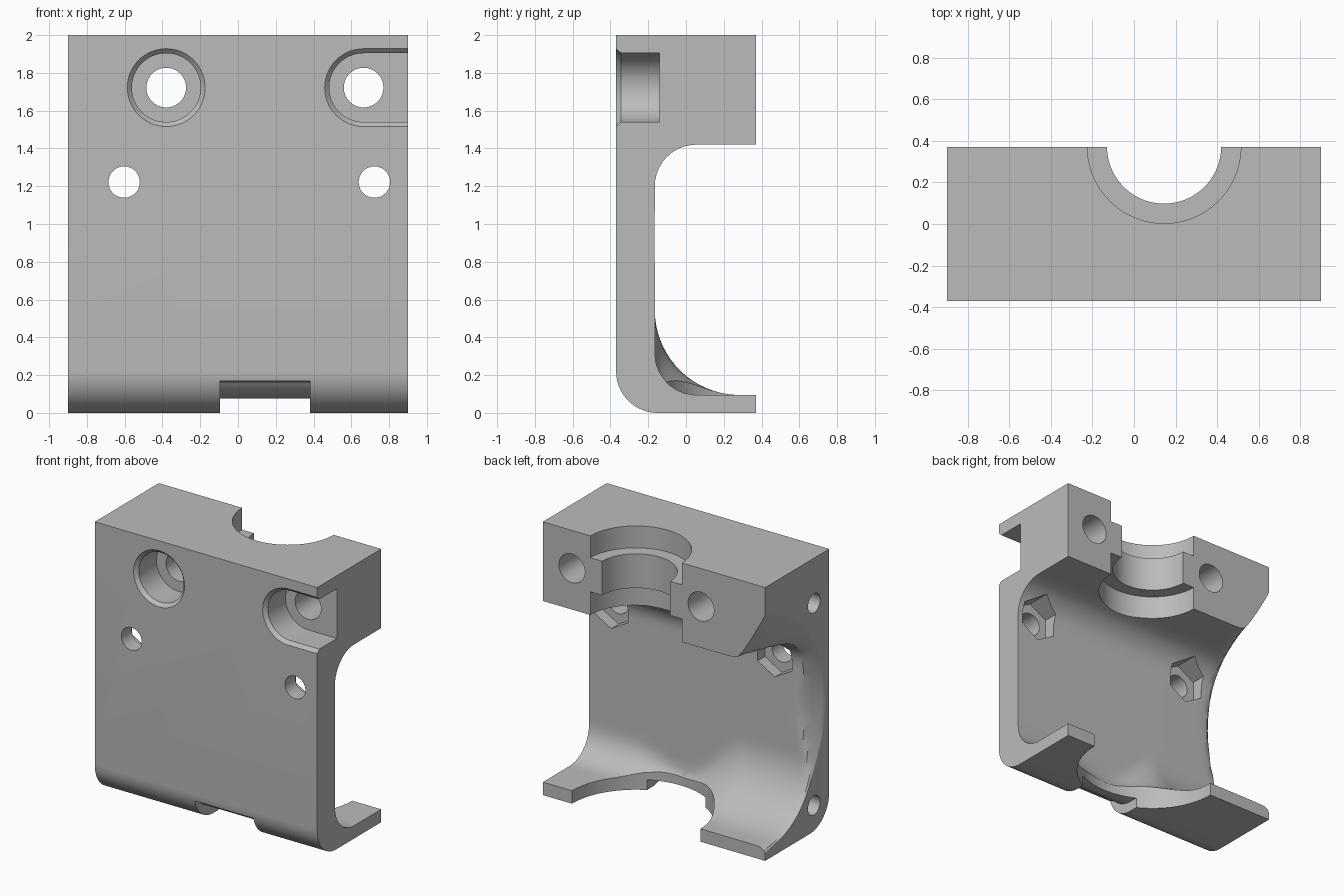
import bpy, bmesh, math
from mathutils import Matrix, Vector

cube = bpy.data.objects.get("Cube")
if cube:
    bpy.data.objects.remove(cube)

gray = bpy.data.materials.new("plain_gray")
gray.use_nodes = True
gray.diffuse_color = (0.5, 0.5, 0.5, 1)
gray.node_tree.nodes["Principled BSDF"].inputs["Base Color"].default_value = (0.5, 0.5, 0.5, 1)


def finish(bm, name):
    bmesh.ops.recalc_face_normals(bm, faces=bm.faces)
    mesh = bpy.data.meshes.new(name)
    bm.to_mesh(mesh)
    bm.free()
    mesh.materials.append(gray)
    obj = bpy.data.objects.new(name, mesh)
    bpy.context.collection.objects.link(obj)
    return obj


def loft(name, rings):
    """Skin a list of closed rings and cap both ends."""
    bm = bmesh.new()
    rows = [[bm.verts.new(p) for p in ring] for ring in rings]
    n = len(rows[0])
    for a, b in zip(rows, rows[1:]):
        for i in range(n):
            j = (i + 1) % n
            bm.faces.new((a[i], a[j], b[j], b[i]))
    bm.faces.new(rows[0])
    bm.faces.new(rows[-1])
    return finish(bm, name)


def prism_x(name, profile, x0, x1):
    return loft(name, [[(x, y, z) for y, z in profile] for x in (x0, x1)])


def cylinder(name, start, end, r1, r2=None, sides=64, turn=0):
    a, b = Vector(start), Vector(end)
    d = b - a
    bm = bmesh.new()
    place = Matrix.Translation((a + b) / 2) @ d.to_track_quat('Z', 'Y').to_matrix().to_4x4()
    bmesh.ops.create_cone(bm, cap_ends=True, segments=sides, radius1=r1,
                          radius2=r1 if r2 is None else r2, depth=d.length,
                          matrix=place @ Matrix.Rotation(turn, 4, 'Z'))
    return finish(bm, name)


def arc(cy, cz, r, a0, a1, n=16):
    angles = [math.radians(a0 + (a1 - a0) * i / n) for i in range(n + 1)]
    return [(cy + r * math.cos(a), cz + r * math.sin(a)) for a in angles]


# Main block with a rounded lower front edge
body = prism_x("bracket_body", [(0.37, 0), (0.37, 2), (-0.37, 2)]
               + arc(-0.15, 0.22, 0.22, 180, 270), -0.9, 0.9)
cutters = []

# Rear cavity: rounded channel that flares to a circle at the left-hand rim
CY, CZ = 0.567, 0.93
FRONT, FLOOR, ROOF = -0.165, 0.095, 1.42
FILLETS = [(-1, 0.45), (-0.35, 0.45), (0.12, 0.1), (0.55, 0.22), (1, 0.22)]


def floor_fillet(x):
    for (x0, r0), (x1, r1) in zip(FILLETS, FILLETS[1:]):
        if x <= x1:
            t = (x - x0) / (x1 - x0)
            return r0 + (r1 - r0) * t * t * (3 - 2 * t)


def inside(y, z, rb):
    if y < FRONT or z < FLOOR or z > ROOF:
        return False
    for r, cz, side in ((rb, FLOOR + rb, -1), (0.22, ROOF - 0.22, 1)):
        cy = FRONT + r
        if y < cy and (z - cz) * side > 0:
            return math.hypot(y - cy, z - cz) <= r
    return True


def cavity_ring(x, n=72):
    rb = floor_fillet(x)
    flare = 0.3 + 0.59 * max(0, (-0.4 - x) / 0.5) ** 1.6
    ring = []
    for i in range(n + 1):
        a = math.pi / 2 + math.pi * i / n
        c, s = math.cos(a), math.sin(a)
        lo, hi = 0, 2
        for _ in range(24):
            mid = (lo + hi) / 2
            if inside(CY + mid * c, CZ + mid * s, rb):
                lo = mid
            else:
                hi = mid
        rho = 0.5 * (lo + flare + math.sqrt((lo - flare) ** 2 + 0.0008))
        ring.append((x, CY + rho * c, CZ + rho * s))
    return ring


cutters.append(loft("cavity", [cavity_ring(-0.92 + 1.84 * i / 60) for i in range(61)]))

# Stepped half-round clamp in the upper rear, and the opening in the floor
AX, AY = 0.145, 0.373
for name, z0, z1, r in (("clamp_neck", 1.3, 2.1, 0.275), ("clamp_top", 1.84, 2.1, 0.37),
                        ("clamp_bottom", 1.3, 1.59, 0.37), ("floor_opening", -0.1, 0.25, 0.52)):
    cutters.append(cylinder(name, (AX, AY, z0), (AX, AY, z1), r, sides=96))

# Shallow relief across the lower front edge
cutters.append(prism_x("edge_relief", [(-0.45, 0.17), (-0.365, 0.17)]
                       + arc(-0.15, 0.295, 0.22, 218, 270, 8)
                       + [(0.3, 0.075), (0.3, -0.1), (-0.45, -0.1)], -0.095, 0.38))

# Upper bolt holes with chamfered counterbores; one runs out through the side
BZ = 1.722


def stadium(x, z, r, length):
    """Outline with round left end and, optionally, a straight run to the right."""
    pts = arc(x, z, r, 90, 270, 32)
    right = arc(x, z, r, -90, 90, 32)[1:-1] if not length else [(x + length, z - r), (x + length, z + r)]
    return pts + right


for side, x, run in (("right", -0.38, 0), ("left", 0.665, 0.4)):
    cutters.append(cylinder(side + "_bolt_hole", (x, -0.5, BZ), (x, 0.5, BZ), 0.105))
    rings = [(-0.4, 0.235), (-0.345, 0.182), (-0.14, 0.182)]
    cutters.append(loft(side + "_counterbore",
                        [[(px, y, pz) for px, pz in stadium(x, BZ, r, run)] for y, r in rings]))

# Lower bolt holes with hexagonal nut pockets on the inside
for side, x in (("right", -0.603), ("left", 0.722)):
    cutters.append(cylinder(side + "_lower_hole", (x, -0.5, 1.222), (x, 0.1, 1.222), 0.083))
    ring = [(x + 0.16 * math.sin(k * math.pi / 3), 1.222 + 0.16 * math.cos(k * math.pi / 3))
            for k in range(6)]
    cutters.append(loft(side + "_nut_pocket", [[(px, y, pz) for px, pz in ring] for y in (-0.25, 0.02)]))

# Blind screw holes in the flared side
for name, z in (("upper", 1.67), ("lower", 0.19)):
    cutters.append(cylinder(name + "_side_hole", (-1, -0.195, z), (-0.62, -0.195, z), 0.07, sides=40))

# Carve everything out of the block
bpy.context.view_layer.objects.active = body
for cutter in cutters:
    cutter.hide_render = True
    mod = body.modifiers.new(cutter.name, 'BOOLEAN')
    mod.operation = 'DIFFERENCE'
    mod.solver = 'EXACT'
    mod.object = cutter
    bpy.ops.object.modifier_apply(modifier=mod.name)
    bpy.data.objects.remove(cutter)

bpy.ops.object.select_all(action='DESELECT')
body.select_set(True)
bpy.ops.object.shade_smooth_by_angle(angle=math.radians(28))
